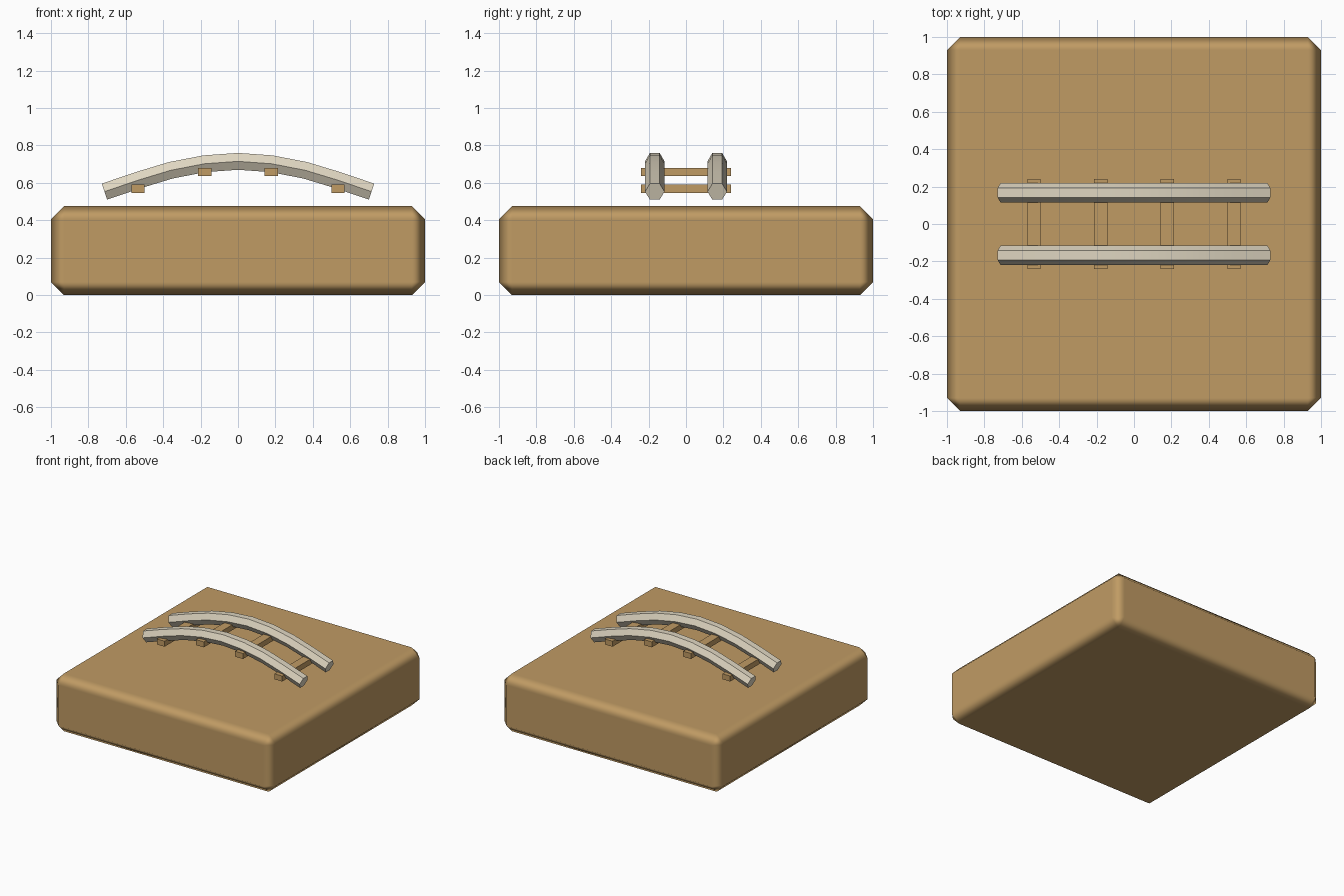
import bpy, bmesh, math
from mathutils import Vector

if "Cube" in bpy.data.objects:
    bpy.data.objects.remove(bpy.data.objects["Cube"])


def material(name, rgb):
    m = bpy.data.materials.new(name)
    m.diffuse_color = (*rgb, 1.0)
    m.use_nodes = True
    m.node_tree.nodes["Principled BSDF"].inputs["Base Color"].default_value = m.diffuse_color
    return m


wood = material("tan_wood", (0.527, 0.328, 0.127))
metal = material("pale_rail", (0.73, 0.665, 0.527))


def add_object(name, bm, mat, smooth_angle=None):
    bmesh.ops.recalc_face_normals(bm, faces=bm.faces)
    if smooth_angle is not None:
        for f in bm.faces:
            f.smooth = True
        for e in bm.edges:
            e.smooth = e.calc_face_angle(0) < math.radians(smooth_angle)
    mesh = bpy.data.meshes.new(name)
    bm.to_mesh(mesh)
    bm.free()
    mesh.materials.append(mat)
    obj = bpy.data.objects.new(name, mesh)
    bpy.context.collection.objects.link(obj)
    return obj


def box(name, center, size, mat, smooth_angle=None):
    bm = bmesh.new()
    bmesh.ops.create_cube(bm, size=1)
    for v in bm.verts:
        v.co = Vector(c + s * k for c, s, k in zip(center, size, v.co))
    return add_object(name, bm, mat, smooth_angle)


# Base slab with a softly shaded chamfer
base = box("base_block", (0, 0, 0.2375), (2, 2, 0.475), wood, 180)
bevel = base.modifiers.new("chamfer", 'BEVEL')
bevel.width = 0.07
bevel.segments = 1
bevel.harden_normals = True

# Arched rails: hexagonal section swept along a symmetric path
half = [(0.0, 0.715), (0.18, 0.702), (0.36, 0.667), (0.535, 0.614), (0.714, 0.553)]
path = [(-x, z) for x, z in reversed(half[1:])] + half


def rail(name, y, radius=0.052, sides=6):
    bm = bmesh.new()
    rings = []
    for i, (x, z) in enumerate(path):
        a, b = path[max(i - 1, 0)], path[min(i + 1, len(path) - 1)]
        t = Vector((b[0] - a[0], 0, b[1] - a[1])).normalized()
        up = Vector((-t.z, 0, t.x))
        ring = []
        for k in range(sides):
            ang = 2 * math.pi * k / sides
            offset = Vector((0, math.cos(ang), 0)) + up * math.sin(ang)
            ring.append(bm.verts.new(Vector((x, y, z)) + offset * radius))
        rings.append(ring)
    for r0, r1 in zip(rings, rings[1:]):
        for k in range(sides):
            n = (k + 1) % sides
            bm.faces.new((r0[k], r0[n], r1[n], r1[k]))
    bm.faces.new(rings[0])
    bm.faces.new(rings[-1])
    return add_object(name, bm, metal, 30)


rail("front_rail", -0.167)
rail("back_rail", 0.167)

# Cross sleepers beneath the rails
for i, (x, z) in enumerate([(-0.535, 0.568), (-0.178, 0.658), (0.178, 0.658), (0.535, 0.568)]):
    box(f"sleeper_{i + 1}", (x, 0, z), (0.07, 0.48, 0.045), wood)
